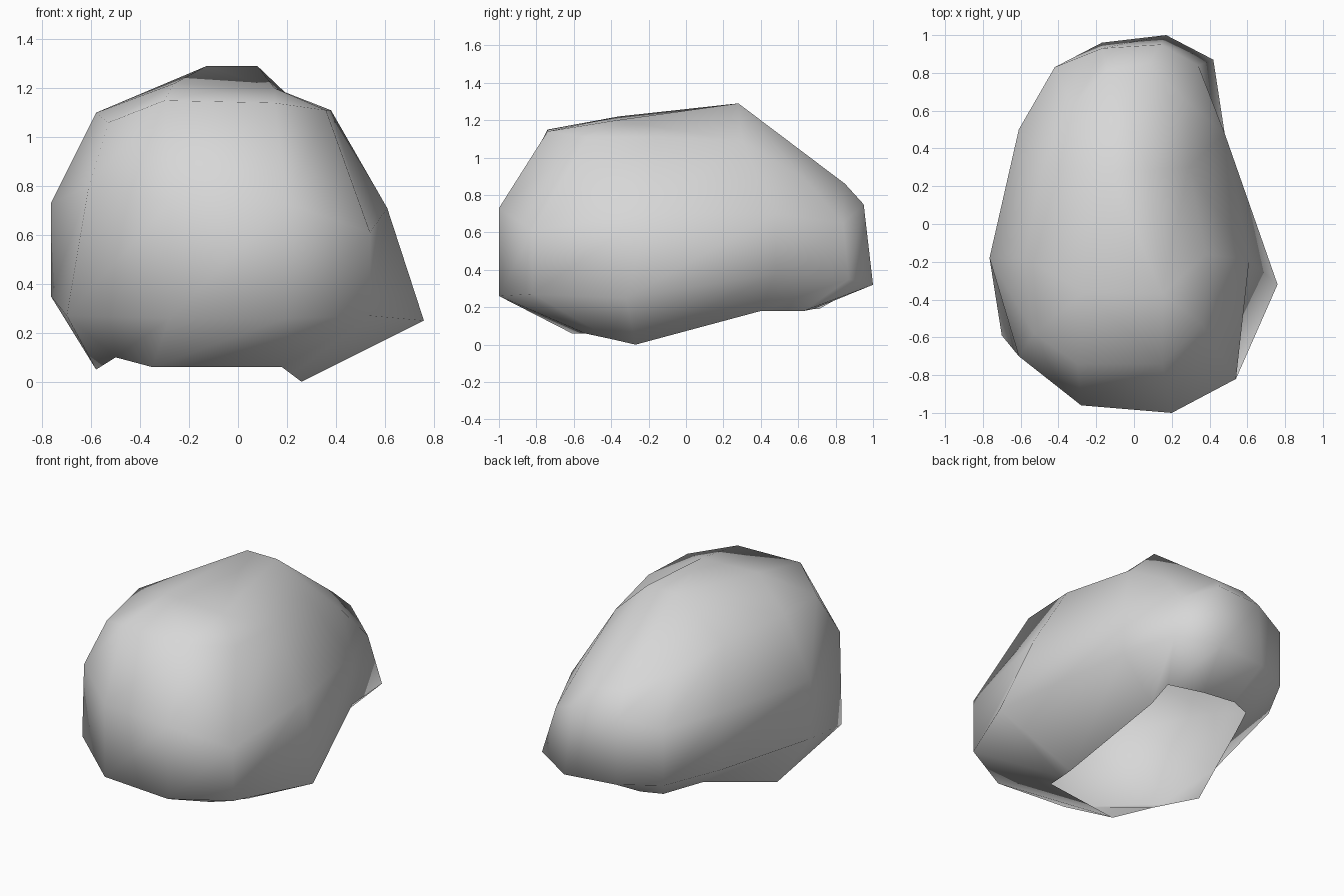
import bpy
import bmesh
from mathutils import Vector

# Remove the default cube only
default_cube = bpy.data.objects.get("Cube")
if default_cube:
    bpy.data.objects.remove(default_cube, do_unlink=True)


def make_material(name, colour):
    """Create one flat matte material."""
    material = bpy.data.materials.new(name)
    material.use_nodes = True
    shader = material.node_tree.nodes["Principled BSDF"]
    shader.inputs["Base Color"].default_value = colour
    shader.inputs["Roughness"].default_value = 0.9
    material.diffuse_color = colour
    return material


def add_ring(mesh, points):
    """Add one closed contour of the boulder and return its vertices."""
    return [mesh.verts.new(Vector(point)) for point in points]


def bridge(mesh, lower, upper, rising):
    """Join two contours with triangles whose diagonals rise or fall."""
    for index in range(len(lower)):
        following = (index + 1) % len(lower)
        a, b = lower[index], lower[following]
        c, d = upper[following], upper[index]
        if rising:
            triangles = (a, b, c), (a, c, d)
        else:
            triangles = (a, b, d), (b, c, d)
        for triangle in triangles:
            mesh.faces.new(triangle)


# Plan outline of the boulder wall, counterclockwise from the front
outline = [(.2, -1), (.54, -.82), (.61, -.19), (.48, .48),
           (.34, .84), (.14, .95), (-.17, .93), (-.42, .83),
           (-.61, .5), (-.765, -.18), (-.61, -.7), (-.28, -.96)]
wall_top = [.73, .61, .71, .7, .65, .75, .75, .7, .74, .73, .8, .73]
wall_base = [.26, .27, .25, .38, .35, .32, .33, .34, .37, .35, .27, .26]

# Places where the foot of the wall juts out past the outline
foot_shift = {2: Vector((.15, -.13, 0)), 4: Vector((.08, .03, 0)),
              5: Vector((.03, .05, 0)), 6: Vector((0, .03, 0)),
              10: Vector((-.09, .11, 0))}

# Open rim underneath
rim_points = [(.18, -.54, .06), (.22, -.4, .03), (.26, -.27, 0),
              (.2, .4, .18), (.27, .63, .18), (.04, .68, .19),
              (-.17, .71, .19), (-.3, .66, .19), (-.42, .43, .21),
              (-.58, -.1, .05), (-.5, -.42, .1), (-.35, -.61, .06)]

# Rounded shoulder below the crest
shoulder_points = [(.15, -.74, 1.14), (.36, -.53, 1.11), (.38, -.16, 1.11),
                   (.29, .3, 1.09), (.29, .64, .88), (.08, .85, .86),
                   (-.14, .82, .88), (-.33, .62, .96), (-.48, .3, 1.08),
                   (-.58, -.18, 1.1), (-.53, -.58, 1.06), (-.3, -.74, 1.15)]

# Crest corners, shared by several columns of the shoulder
front_right, front_left = (.15, -.37, 1.2), (-.26, -.36, 1.22)
back_right, back_left = (.08, .28, 1.29), (-.13, .28, 1.29)
crest_points = ([front_right] * 3 + [back_right] * 3
                + [back_left] * 3 + [front_left] * 3)

# Boulder shell, assembled from the rim up to the crest
shell = bmesh.new()
foot_points = []
for column, (spot, height) in enumerate(zip(outline, wall_base)):
    shift = foot_shift.get(column, Vector((0, 0, 0)))
    foot_points.append(Vector((*spot, height)) + shift)
wall_points = [(*spot, height) for spot, height in zip(outline, wall_top)]

rim, foot, wall, shoulder, crest = [
    add_ring(shell, points) for points in
    (rim_points, foot_points, wall_points, shoulder_points, crest_points)]
bridge(shell, rim, foot, rising=True)
bridge(shell, foot, wall, rising=True)
bridge(shell, wall, shoulder, rising=True)
bridge(shell, shoulder, crest, rising=False)

# Close the crest and merge its repeated corners
shell.faces.new([crest[column] for column in range(0, len(crest), 3)])
bmesh.ops.remove_doubles(shell, verts=shell.verts[:], dist=0.001)
bmesh.ops.triangulate(shell, faces=shell.faces[:])
bmesh.ops.recalc_face_normals(shell, faces=shell.faces[:])
for face in shell.faces:
    face.smooth = True

# Boulder object
boulder_mesh = bpy.data.meshes.new("boulder")
shell.to_mesh(boulder_mesh)
shell.free()
boulder = bpy.data.objects.new("boulder", boulder_mesh)
bpy.context.collection.objects.link(boulder)
boulder_mesh.materials.append(make_material("stone_grey", (.68, .68, .68, 1)))
